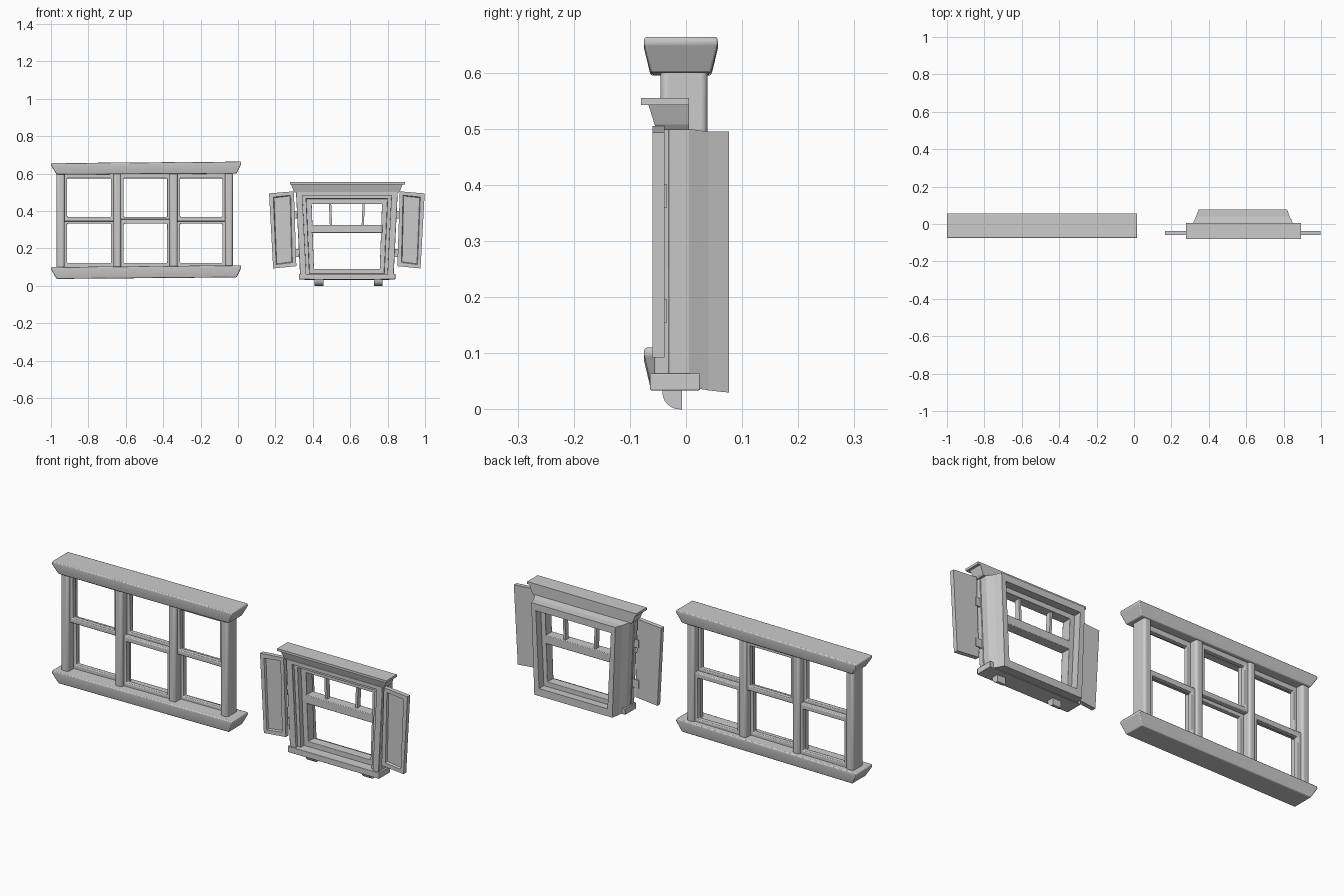
import bpy, bmesh, math

if "Cube" in bpy.data.objects:
    bpy.data.objects.remove(bpy.data.objects["Cube"])

CX = 0.582  # centre of the shuttered window


def finish(name, bm, bevel=0.0, segs=2):
    bmesh.ops.recalc_face_normals(bm, faces=bm.faces)
    me = bpy.data.meshes.new(name)
    bm.to_mesh(me)
    bm.free()
    ob = bpy.data.objects.new(name, me)
    bpy.context.collection.objects.link(ob)
    if bevel:
        m = ob.modifiers.new("bevel", 'BEVEL')
        m.width, m.segments, m.limit_method = bevel, segs, 'ANGLE'
        bpy.context.view_layer.objects.active = ob
        ob.select_set(True)
        bpy.ops.object.shade_smooth_by_angle(angle=math.radians(35))
        ob.select_set(False)
    return ob


def loft(name, loops, ring=False, bevel=0.0, segs=2):
    """Skin a chain of equal loops; a ring joins last to first, otherwise ends are capped."""
    bm = bmesh.new()
    rows = [[bm.verts.new(p) for p in lp] for lp in loops]
    n = len(rows[0])
    pairs = list(zip(rows, rows[1:]))
    if ring:
        pairs.append((rows[-1], rows[0]))
    else:
        bm.faces.new(rows[0])
        bm.faces.new(rows[-1])
    for a, b in pairs:
        for i in range(n):
            j = (i + 1) % n
            bm.faces.new((a[i], a[j], b[j], b[i]))
    return finish(name, bm, bevel, segs)


def at(quad, y):
    return [(x, y, z) for x, z in quad]


def rect(x0, x1, z0, z1):
    return [(x0, z0), (x1, z0), (x1, z1), (x0, z1)]


def trap(bot, top, z0, z1):
    return [(CX - bot, z0), (CX + bot, z0), (CX + top, z1), (CX - top, z1)]


def box(name, x0, x1, y0, y1, z0, z1, bevel=0.0, segs=2):
    q = rect(x0, x1, z0, z1)
    return loft(name, [at(q, y0), at(q, y1)], bevel=bevel, segs=segs)


def frame(name, outer, inner, y0, y1, bevel=0.0):
    return loft(name, [at(outer, y0), at(outer, y1), at(inner, y1), at(inner, y0)],
                True, bevel)


def level(x0, x1, y0, y1, zl, zr):
    return [(x0, y0, zl), (x1, y0, zr), (x1, y1, zr), (x0, y1, zl)]


# --- Triple window: flared header and sill, slightly crooked ---
for name, zb, zt in (("triple_header", (0.595, 0.6), (0.656, 0.664)),
                     ("triple_sill", (0.037, 0.045), (0.1, 0.11))):
    loft(name, [level(-0.97, -0.008, -0.063, 0.045, *zb),
                level(-1.0, 0.018, -0.075, 0.057, zt[0] - 0.012, zt[1] - 0.012),
                level(-0.998, 0.016, -0.074, 0.056, *zt)], bevel=0.004)

# Rounded posts
posts = [(-0.97, -0.927), (-0.665, -0.625), (-0.365, -0.323), (-0.07, -0.028)]
for i, (a, b) in enumerate(posts):
    box(f"triple_post_{i}", a, b, -0.045, 0.038, 0.09, 0.61, 0.012, 3)

# Upper and lower sashes, the middle pair swapped in depth
for i in range(3):
    a, b = posts[i][1] - 0.004, posts[i + 1][0] + 0.004
    front, back = (-0.028, 0.0), (0.0, 0.028)
    up, low = (back, front) if i == 1 else (front, back)
    for part, z0, z1, (y0, y1) in (("upper", 0.345, 0.602, up), ("lower", 0.095, 0.358, low)):
        zi0 = 0.369 if part == "upper" else 0.122
        zi1 = 0.575 if part == "upper" else 0.332
        frame(f"{part}_sash_{i}", rect(a, b, z0, z1),
              rect(a + 0.018, b - 0.018, zi0, zi1), y0, y1, 0.004)

# --- Shuttered window: casing with flared sides, tapering downward ---
loft("casing", [at(trap(0.247, 0.267, 0.045, 0.5), -0.04),
                at(trap(0.247, 0.267, 0.04, 0.5), 0.005),
                at(trap(0.232, 0.25, 0.034, 0.495), 0.04),
                at(trap(0.22, 0.237, 0.03, 0.495), 0.077),
                at(trap(0.193, 0.212, 0.068, 0.46), 0.077),
                at(trap(0.2, 0.218, 0.064, 0.466), -0.04)], True)
# Stepped front trim
frame("front_trim", trap(0.25, 0.272, 0.05, 0.502), trap(0.217, 0.238, 0.062, 0.482),
      -0.056, -0.03, 0.002)
# Sash, meeting rail and muntins
frame("sash", trap(0.205, 0.222, 0.055, 0.47), trap(0.176, 0.188, 0.09, 0.438),
      -0.015, 0.035, 0.002)
box("meeting_rail", CX - 0.19, CX + 0.19, -0.018, 0.035, 0.283, 0.326, 0.003)
for s in (-1, 1):
    b, t = CX + s * 0.085, CX + s * 0.09
    q = [(b - 0.006, 0.32), (b + 0.006, 0.32), (t + 0.006, 0.445), (t - 0.006, 0.445)]
    loft("muntin", [at(q, 0.0), at(q, 0.025)])

# Flared cornice with a flat cap
loft("cornice", [level(CX - h, CX + h, y, 0.005, z, z) for h, y, z in
                 ((0.278, -0.053, 0.498), (0.285, -0.056, 0.508), (0.298, -0.067, 0.543))])
box("cornice_cap", CX + 0.003 - 0.308, CX + 0.003 + 0.308, -0.08, 0.005, 0.543, 0.555)

# Sill and quarter-round brackets
box("window_sill", 0.325, 0.841, -0.064, 0.025, 0.034, 0.064, 0.002)
prof = [(-0.007, 0.036), (-0.042, 0.036)]
prof += [(-0.01 - 0.032 * math.cos(t), 0.03 - 0.03 * math.sin(t))
         for t in (math.pi / 2 * k / 6 for k in range(7))] + [(-0.007, 0.0)]
for x0 in (0.41, 0.726):
    loft("sill_bracket", [[(x, y, z) for y, z in prof] for x in (x0, x0 + 0.047)])

# Shutters with recessed panels, and hinges
for s in (-1, 1):
    side = "left" if s < 0 else "right"
    out = [(CX + s * x, z) for x, z in
           ((0.27, 0.105), (0.394, 0.093), (0.416, 0.494), (0.283, 0.505))]
    mx, mz = sum(p[0] for p in out) / 4, sum(p[1] for p in out) / 4
    inn = [(mx + (x - mx) * 0.7, mz + (z - mz) * 0.9) for x, z in out]
    inn2 = [(mx + (x - mx) * 0.64, mz + (z - mz) * 0.88) for x, z in out]
    loft(f"{side}_shutter", [at(out, -0.038), at(out, -0.06), at(inn, -0.06),
                             at(inn2, -0.05)])
    for z in (0.155, 0.36):
        xs = sorted((CX + s * 0.255, CX + s * 0.29))
        box(f"{side}_hinge", *xs, -0.042, -0.034, z, z + 0.041)
